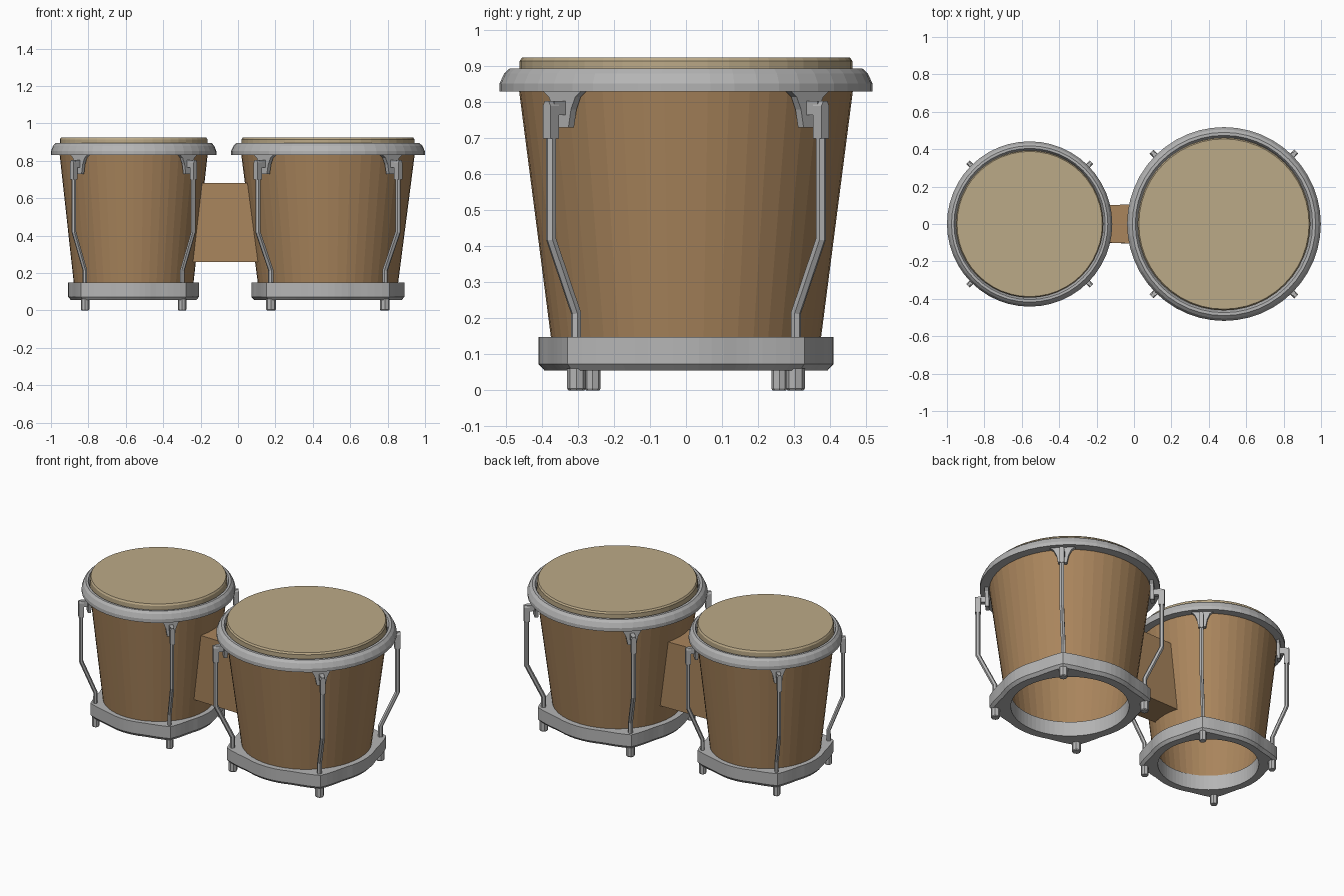
import bpy, bmesh, math

old = bpy.data.objects.get("Cube")
if old:
    bpy.data.objects.remove(old, do_unlink=True)


def material(name, rgb):
    m = bpy.data.materials.new(name)
    m.use_nodes = True
    m.diffuse_color = (*rgb, 1)
    m.node_tree.nodes["Principled BSDF"].inputs["Base Color"].default_value = (*rgb, 1)
    return m


wood = material("warm wood", (0.40, 0.235, 0.108))
skin = material("drum skin", (0.50, 0.40, 0.245))
metal = material("grey metal", (0.46, 0.46, 0.46))


def loft(name, mat, rings, closed=False):
    """Skin a list of point rings; closed joins last to first, otherwise cap both ends."""
    bm = bmesh.new()
    loops = [[bm.verts.new(p) for p in ring] for ring in rings]
    n = len(loops[0])
    pairs = list(zip(loops, loops[1:])) + ([(loops[-1], loops[0])] if closed else [])
    for a, b in pairs:
        for i in range(n):
            j = (i + 1) % n
            bm.faces.new((a[i], a[j], b[j], b[i]))
    if not closed:
        bm.faces.new(loops[0][::-1])
        bm.faces.new(loops[-1])
    bmesh.ops.recalc_face_normals(bm, faces=bm.faces)
    mesh = bpy.data.meshes.new(name)
    bm.to_mesh(mesh)
    bm.free()
    mesh.materials.append(mat)
    return mesh


def circle(r, z, n=48, cx=0, bulge=0):
    """Ring of points; bulge draws the outline out to four diagonal points."""
    pts = []
    for i in range(n):
        a = 2 * math.pi * i / n
        d = abs((a % (math.pi / 2)) - math.pi / 4)
        q = r + bulge * max(0, 1 - d / 0.42) ** 1.4
        pts.append((cx + q * math.cos(a), q * math.sin(a), z))
    return pts


def plate(name, mat, outline, x0, x1):
    """Extrude a (tangent, height) outline along the radial axis."""
    return loft(name, mat, [[(x, t, z) for t, z in outline] for x in (x0, x1)])


def mirrored(half):
    return half + [(-t, z) for t, z in reversed(half)]


# Round parts of the large drum, centred on the origin
shell = loft("shell", wood, [circle(r, z) for r, z in
             [(0.373, 0.13), (0.466, 0.85), (0.438, 0.85), (0.345, 0.13)]], True)
head = loft("head", skin, [circle(r, z) for r, z in
            [(0.462, 0.84), (0.462, 0.915), (0.455, 0.925)]])
rim = loft("rim", metal, [circle(r, z) for r, z in
           [(0.455, 0.83), (0.518, 0.83), (0.518, 0.852), (0.505, 0.88),
            (0.49, 0.894), (0.474, 0.894), (0.468, 0.885)]], True)
base = loft("base_ring", metal, [circle(r, z, 72, 0, b) for r, z, b in
            [(0.34, 0.055, 0), (0.393, 0.055, 0.055), (0.41, 0.073, 0.055),
             (0.41, 0.148, 0.055), (0.34, 0.148, 0)]], True)

# Tension hardware, built along +x and turned to each diagonal
foot = loft("foot", metal, [circle(r, z, 8, 0.43) for r, z in
            [(0.022, 0), (0.026, 0.005), (0.026, 0.06)]])
lug = plate("rim_lug", metal, mirrored(
    [(0.08, 0.835), (0.052, 0.815), (0.035, 0.78), (0.025, 0.73)]), 0.465, 0.487)
clamp = plate("rod_clamp", metal, mirrored(
    [(0.015, 0.70), (0.015, 0.79), (0.008, 0.803)]), 0.513, 0.547)
hook = plate("rod_hook", metal, mirrored([(0.013, 0.765), (0.013, 0.803)]), 0.475, 0.53)

rod = bpy.data.curves.new("tension_rod", "CURVE")
rod.dimensions = "3D"
rod.bevel_depth = 0.0145
rod.bevel_resolution = 1
rod.use_fill_caps = True
path = [(0.432, 0.14), (0.432, 0.215), (0.53, 0.42), (0.53, 0.76)]
spline = rod.splines.new("POLY")
spline.use_smooth = False
spline.points.add(len(path) - 1)
for p, (x, z) in zip(spline.points, path):
    p.co = (x, 0, z, 1)
rod.materials.append(metal)


def place(name, data, x=0, scale=1, angle=0):
    ob = bpy.data.objects.new(name, data)
    ob.location.x = x
    ob.scale = (scale, scale, 1)
    ob.rotation_euler.z = angle
    bpy.context.collection.objects.link(ob)


# The two drums
corners = ("left_back", "right_back", "right_front", "left_front")
drums = (("large", 0.481, 1), ("small", -0.558, 0.853))
for size, x, s in drums:
    for part in (shell, head, rim, base):
        place(size + "_" + part.name, part, x, s)
    for k, corner in enumerate(corners):
        for part in (foot, lug, clamp, hook, rod):
            place(f"{size}_{corner}_{part.name}", part, x, s, math.pi / 4 + k * math.pi / 2)

# Wooden block joining the drums, its ends buried in the shell walls
block = loft("joining_block", wood, [
    [(-0.255, -0.097, z), (xr, -0.107, z), (xr, 0.107, z), (xl, 0.099, z)]
    if z < 0.5 else
    [(xl, -0.097, z), (xr, -0.107, z), (xr, 0.107, z), (xl, 0.099, z)]
    for z, xl, xr in [(0.26, -0.255, 0.115), (0.68, -0.205, 0.06)]])
place("joining_block", block)
